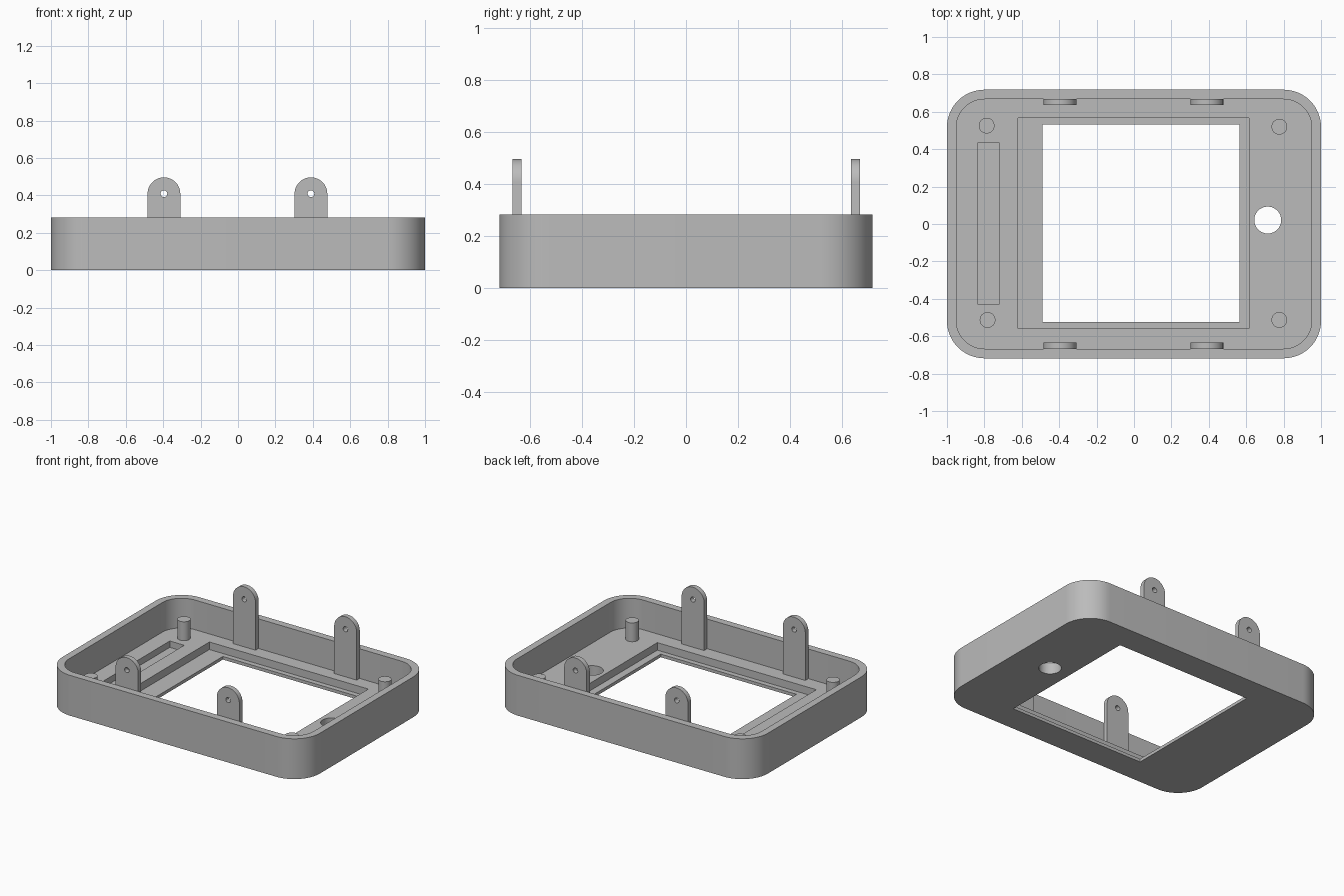
import bpy, bmesh, math
from mathutils import Matrix, Vector

old = bpy.data.objects.get("Cube")
if old:
    bpy.data.objects.remove(old, do_unlink=True)

GREY = (0.5, 0.5, 0.5, 1)
mat = bpy.data.materials.new("plain grey")
mat.use_nodes = True
mat.diffuse_color = GREY
mat.node_tree.nodes["Principled BSDF"].inputs["Base Color"].default_value = GREY


def prism(name, outline, low, high, turn=None):
    """Extrude a flat outline from low to high, then optionally transform it."""
    bm = bmesh.new()
    face = bm.faces.new([bm.verts.new((x, y, low)) for x, y in outline])
    top = bmesh.ops.extrude_face_region(bm, geom=[face])["geom"]
    moved = [v for v in top if isinstance(v, bmesh.types.BMVert)]
    bmesh.ops.translate(bm, verts=moved, vec=(0, 0, high - low))
    if turn:
        bm.transform(turn)
    bmesh.ops.recalc_face_normals(bm, faces=bm.faces)
    mesh = bpy.data.meshes.new(name)
    bm.to_mesh(mesh)
    bm.free()
    mesh.materials.append(mat)
    obj = bpy.data.objects.new(name, mesh)
    bpy.context.collection.objects.link(obj)
    return obj


def arc(cx, cy, r, start, end, steps):
    angles = [math.radians(start + (end - start) * i / steps) for i in range(steps + 1)]
    return [(cx + r * math.cos(a), cy + r * math.sin(a)) for a in angles]


def circle(cx, cy, r, steps=40):
    return arc(cx, cy, r, 0, 360, steps)[:-1]


def rectangle(x0, x1, y0, y1):
    return [(x0, y0), (x1, y0), (x1, y1), (x0, y1)]


def rounded(hx, hy, r):
    points = []
    for i, (sx, sy) in enumerate([(1, 1), (-1, 1), (-1, -1), (1, -1)]):
        points += arc(sx * (hx - r), sy * (hy - r), r, i * 90, i * 90 + 90, 16)
    return points


def activate(obj):
    bpy.ops.object.select_all(action="DESELECT")
    obj.select_set(True)
    bpy.context.view_layer.objects.active = obj


def cut(obj, cutter):
    mod = obj.modifiers.new("cut", "BOOLEAN")
    mod.operation = "DIFFERENCE"
    mod.solver = "EXACT"
    mod.object = cutter
    activate(obj)
    bpy.ops.object.modifier_apply(modifier=mod.name)
    bpy.data.objects.remove(cutter, do_unlink=True)


def smooth(obj):
    activate(obj)
    bpy.ops.object.shade_smooth_by_angle(angle=math.radians(30))


# Open tray with rounded corners
FLOOR, RIM = 0.075, 0.283
tray = prism("tray", rounded(1, 0.718, 0.2), 0, RIM)
cut(tray, prism("cavity", rounded(0.95, 0.667, 0.15), FLOOR, 0.4))

# Screen recess, window, side slot and round button hole
cut(tray, prism("recess", rectangle(-0.62, 0.615, -0.56, 0.568), 0.022, 0.2))
cut(tray, prism("window", rectangle(-0.49, 0.563, -0.524, 0.532), -0.1, 0.2))
cut(tray, prism("slot", rectangle(-0.835, -0.723, -0.43, 0.436), 0.03, 0.2))
cut(tray, prism("button_hole", circle(0.715, 0.021, 0.072), -0.1, 0.2))
smooth(tray)

# Mounting posts
posts = {"back_right": (-0.788, 0.526), "back_left": (0.777, 0.52),
         "front_right": (-0.783, -0.513), "front_left": (0.777, -0.513)}
for place, (x, y) in posts.items():
    smooth(prism(place + "_post", circle(x, y, 0.042, 32), FLOOR - 0.005, 0.207))

# Round-topped tabs with pin holes, standing against the inner walls
HALF, CENTRE = 0.0875, 0.409
tab_outline = [(-HALF, FLOOR - 0.005), (HALF, FLOOR - 0.005)] + arc(0, CENTRE, HALF, 0, 180, 24)
for side, x in (("right", -0.396), ("left", 0.39)):
    for end, y in (("front", -0.65), ("back", 0.652)):
        stand = Matrix.Translation(Vector((x, y, 0))) @ Matrix.Rotation(math.pi / 2, 4, "X")
        tab = prism(f"{end}_{side}_tab", tab_outline, -0.017, 0.017, stand)
        cut(tab, prism("pin_hole", circle(0, CENTRE, 0.018, 24), -0.1, 0.1, stand))
        smooth(tab)
